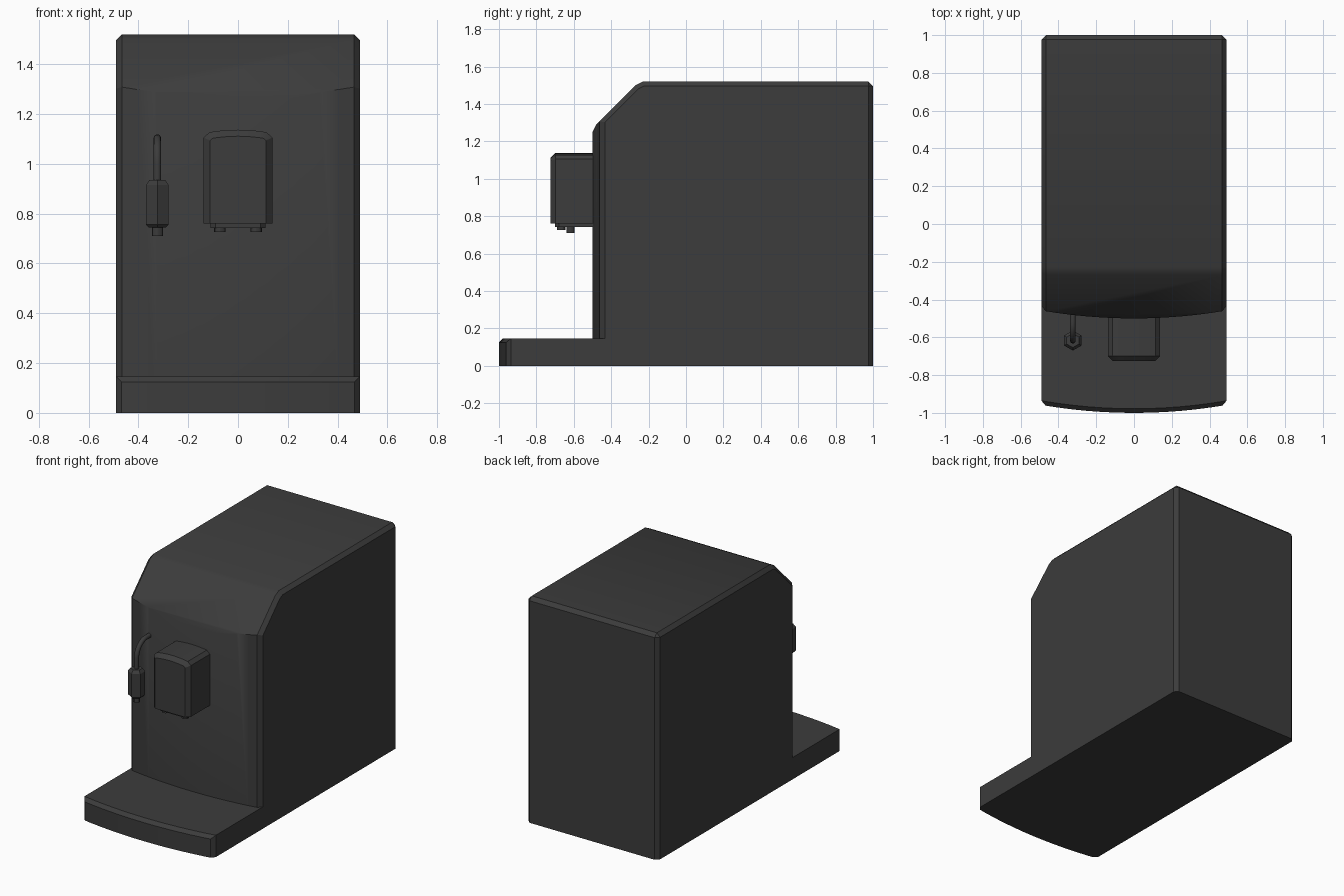
import bpy, bmesh, math
from mathutils import Vector

if "Cube" in bpy.data.objects:
    bpy.data.objects.remove(bpy.data.objects["Cube"])

mat = bpy.data.materials.new("dark_plastic")
mat.diffuse_color = (0.045, 0.045, 0.045, 1)
mat.use_nodes = True
mat.node_tree.nodes["Principled BSDF"].inputs["Base Color"].default_value = mat.diffuse_color


def finish(bm, name, angle=30):
    bmesh.ops.recalc_face_normals(bm, faces=bm.faces)
    me = bpy.data.meshes.new(name)
    bm.to_mesh(me)
    bm.free()
    ob = bpy.data.objects.new(name, me)
    bpy.context.collection.objects.link(ob)
    me.materials.append(mat)
    bpy.ops.object.select_all(action='DESELECT')
    ob.select_set(True)
    bpy.context.view_layer.objects.active = ob
    bpy.ops.object.shade_smooth_by_angle(angle=math.radians(angle))
    return ob


def prism(points, offset):
    """Extrude a closed 3D outline along a vector."""
    bm = bmesh.new()
    face = bm.faces.new([bm.verts.new(p) for p in points])
    ext = bmesh.ops.extrude_face_region(bm, geom=[face], use_keep_orig=True)
    verts = [v for v in ext["geom"] if isinstance(v, bmesh.types.BMVert)]
    bmesh.ops.translate(bm, verts=verts, vec=offset)
    bmesh.ops.recalc_face_normals(bm, faces=bm.faces)
    return bm


def bevel(bm, test, width, min_angle=60):
    bm.normal_update()
    edges = [e for e in bm.edges
             if e.calc_face_angle(0) > math.radians(min_angle) and test(e)]
    bmesh.ops.bevel(bm, geom=edges, offset=width, segments=1, profile=0.5,
                    affect='EDGES', clamp_overlap=True)


def slice_off(bm, co, no):
    """Cut away everything on the normal side of a plane and cap the hole."""
    cut = bmesh.ops.bisect_plane(bm, geom=bm.verts[:] + bm.edges[:] + bm.faces[:],
                                 plane_co=co, plane_no=no, clear_outer=True)
    edges = [g for g in cut["geom_cut"] if isinstance(g, bmesh.types.BMEdge)]
    bmesh.ops.edgeloop_fill(bm, edges=edges)


def bowed_plan(front, back, n=12, half=0.49, sag=0.042):
    """Plan outline with a gently bowed front edge."""
    xs = [half * (2 * i / n - 1) for i in range(n + 1)]
    pts = [(x, front + sag * (x / half) ** 2, 0) for x in xs]
    return pts + [(half, back, 0), (-half, back, 0)]


def mid(e):
    return (e.verts[0].co + e.verts[1].co) / 2


# Main housing with sloping, softened top front
bm = prism(bowed_plan(-0.5, 1.0), (0, 0, 1.52))
slice_off(bm, (0, -0.48, 1.29), (0, -1, 1))
slice_off(bm, (0, -0.27, 1.50), (0, -1, 2))
slice_off(bm, (0, -0.48, 1.29), (0, -2, 1))
bevel(bm, lambda e: mid(e).z > 0.01, 0.024)
finish(bm, "housing")

# Drip tray base
bm = prism(bowed_plan(-1.0, -0.42), (0, 0, 0.147))
bevel(bm, lambda e: mid(e).z > 0.01 and mid(e).y < -0.9, 0.022)
finish(bm, "drip_tray")

# Brew head with slightly arched top
arch = [(0.115 * (1 - i / 4), 1.137 - 0.01 * (1 - i / 4) ** 2) for i in range(9)]
outline = [(-0.138, 0.76), (0.138, 0.76), (0.138, 1.105)] + arch + [(-0.138, 1.105)]
bm = prism([(x, -0.725, z) for x, z in outline], (0, 0.265, 0))
bevel(bm, lambda e: mid(e).y < -0.72 and mid(e).z > 0.77, 0.026)
finish(bm, "brew_head")

# Plate under the brew head
plate = [(-0.11, -0.68), (-0.09, -0.70), (0.09, -0.70), (0.11, -0.68),
         (0.11, -0.47), (-0.11, -0.47)]
finish(prism([(x, y, 0.742) for x, y in plate], (0, 0, 0.02)), "head_plate")


def lathe(name, center, profile, sides, turn=0):
    """Stack of rings (radius, z) capped at both ends."""
    bm = bmesh.new()
    rings = []
    for r, z in profile:
        angles = [turn + math.tau * i / sides for i in range(sides)]
        rings.append([bm.verts.new((center[0] + r * math.cos(a),
                                    center[1] + r * math.sin(a), z)) for a in angles])
    for a, b in zip(rings, rings[1:]):
        for i in range(sides):
            j = (i + 1) % sides
            bm.faces.new((a[i], a[j], b[j], b[i]))
    bm.faces.new(rings[0])
    bm.faces.new(rings[-1])
    return finish(bm, name, 30)


# Coffee spouts
for side, label in ((-1, "left"), (1, "right")):
    lathe(label + "_spout", (0.073 * side, -0.667), [(0.023, 0.726), (0.023, 0.75)], 12)

# Steam wand: hexagonal grip and nozzle
wx, wy = -0.324, -0.617
lathe("wand_grip", (wx, wy), [(0.040, 0.745), (0.053, 0.757), (0.053, 0.915),
                              (0.037, 0.935)], 6, math.pi / 2)
lathe("wand_nozzle", (wx, wy), [(0.022, 0.71), (0.022, 0.75)], 12)

# Steam wand: bent pipe into the housing
top, bend = 1.103, 0.10
path = [(wx, wy, 0.92)]
for i in range(9):
    a = math.pi / 2 * i / 8
    path.append((wx, wy + bend * (1 - math.cos(a)), top - bend + bend * math.sin(a)))
path.append((wx, -0.45, top))
rings = []
bm = bmesh.new()
for i, p in enumerate(path):
    d = (Vector(path[min(i + 1, len(path) - 1)]) - Vector(path[max(i - 1, 0)])).normalized()
    side = Vector((1, 0, 0))
    up = d.cross(side)
    ring = [math.tau * k / 10 for k in range(10)]
    rings.append([bm.verts.new(Vector(p) + 0.0155 * (side * math.cos(t) + up * math.sin(t)))
                  for t in ring])
for a, b in zip(rings, rings[1:]):
    for k in range(10):
        bm.faces.new((a[k], a[(k + 1) % 10], b[(k + 1) % 10], b[k]))
bm.faces.new(rings[0])
bm.faces.new(rings[-1])
finish(bm, "wand_pipe", 50)
